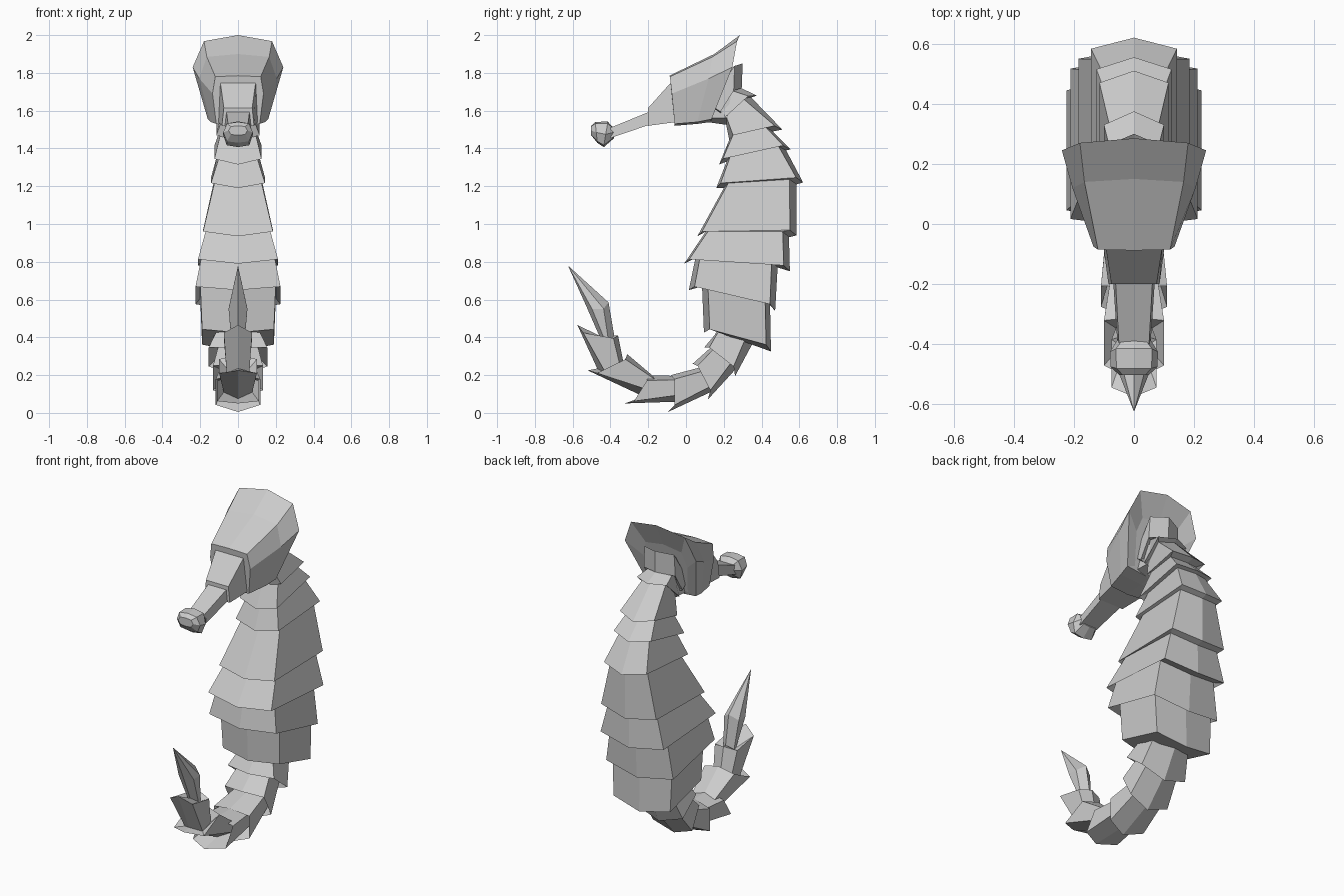
import bpy, bmesh
from mathutils import Vector

grey = bpy.data.materials.new("stone_grey")
grey.diffuse_color = (0.6, 0.6, 0.6, 1)


def loft(name, halves):
    """Skin a row of half rings (first and last point on x = 0), mirrored in x."""
    bm = bmesh.new()
    rings = []
    for half in halves:
        mirrored = [(-x, y, z) for x, y, z in half[-2:0:-1]]
        rings.append([bm.verts.new(p) for p in list(half) + mirrored])
    n = len(rings[0])
    for a, b in zip(rings, rings[1:]):
        for i in range(n):
            j = (i + 1) % n
            bm.faces.new((a[i], a[j], b[j], b[i]))
    bm.faces.new(rings[0])
    bm.faces.new(rings[-1])
    bmesh.ops.remove_doubles(bm, verts=bm.verts, dist=0.0005)
    bmesh.ops.recalc_face_normals(bm, faces=bm.faces)
    me = bpy.data.meshes.new(name)
    bm.to_mesh(me)
    bm.free()
    me.materials.append(grey)
    ob = bpy.data.objects.new(name, me)
    bpy.context.collection.objects.link(ob)
    return ob


def plate_ring(fy, fz, by, bz, w, front=0.025, back=0.035):
    """Six-sided ring: inner ridge, inner corner, outer corner, outer ridge."""
    f, b = Vector((0, fy, fz)), Vector((0, by, bz))
    d = (b - f).normalized()
    up = Vector((0, -d.z, d.y))          # back along the body, towards the head
    side = Vector((w, 0, 0))
    return [f, f + d * front + up * front + side,
            b - d * back + up * back * 0.8 + side, b]


# Armour plates: upper ring, then wider lower ring (inner y, z, outer y, z, half width)
body = [
    (.10, 1.62, .24, 1.80, .07), (.13, 1.60, .30, 1.85, .10),
    (.19, 1.56, .295, 1.72, .105),
    (.20, 1.58, .27, 1.73, .075), (.205, 1.53, .375, 1.68, .10),
    (.21, 1.54, .345, 1.67, .075), (.23, 1.44, .51, 1.50, .115),
    (.235, 1.46, .46, 1.49, .09), (.175, 1.315, .555, 1.395, .125),
    (.215, 1.33, .53, 1.39, .098), (.16, 1.19, .62, 1.22, .143),
    (.20, 1.19, .585, 1.21, .125), (.06, .935, .585, .94, .185),
    (.105, .96, .545, .93, .165), (-.01, .79, .55, .75, .212),
    (.05, .82, .485, .77, .19), (.015, .65, .472, .54, .225),
    (.085, .67, .445, .57, .20), (.095, .425, .45, .325, .19),
]
tail = [
    (.18, .46, .40, .44, .12), (.15, .41, .37, .40, .115), (.095, .345, .26, .195, .155),
    (.13, .345, .275, .245, .105), (.035, .26, .115, .07, .132),
    (.11, .25, .13, .11, .095), (-.08, .20, -.095, .005, .118),
    (-.03, .195, -.03, .06, .09), (-.21, .20, -.325, .05, .11),
    (-.18, .20, -.20, .075, .075), (-.31, .31, -.52, .225, .10),
    (-.33, .26, -.47, .235, .06), (-.36, .41, -.575, .465, .075),
    (-.38, .41, -.46, .41, .035), (-.41, .585, -.53, .57, .05),
    (-.622, .779, -.625, .78, .002),
]
loft("armoured_body", [plate_ring(*r) for r in body])
tail_rings = [plate_ring(*r, .02, .04) for r in tail[:-3]]
tail_rings += [plate_ring(*r, .03, .03) for r in tail[-3:-1]]
tail_rings.append([Vector((0, -.625, .78))] * 4)
loft("curled_tail", tail_rings)

# Head: rings from the face to the flared crest
loft("head", [
    [(0, -.088, 1.785), (.12, -.085, 1.78), (.135, -.075, 1.69), (.115, -.06, 1.53), (0, -.06, 1.52)],
    [(0, .15, 1.90), (.165, .14, 1.885), (.205, .12, 1.77), (.145, .06, 1.54), (0, .06, 1.53)],
    [(0, .285, 2.0), (.18, .27, 1.968), (.24, .245, 1.83), (.16, .135, 1.555), (0, .13, 1.54)],
    [(0, .22, 1.86), (.12, .215, 1.84), (.15, .20, 1.75), (.11, .14, 1.57), (0, .135, 1.55)],
])

# Throat under the head
loft("throat", [
    [(0, .10, 1.70), (.08, .10, 1.70), (.09, .11, 1.56), (0, .11, 1.54)],
    [(0, .25, 1.70), (.08, .24, 1.68), (.085, .215, 1.56), (0, .215, 1.525)],
])


def box_ring(y_top, z_top, y_low, z_low, w_top, w_low):
    return [(0, y_top, z_top), (w_top, y_top, z_top), (w_low, y_low, z_low), (0, y_low, z_low)]


# Snout: tapered base, thin tube and blunt mouth
loft("snout_base", [box_ring(-.07, 1.76, -.05, 1.54, .095, .105),
                    box_ring(-.20, 1.615, -.20, 1.52, .075, .085)])
loft("snout_tube", [box_ring(-.18, 1.60, -.18, 1.53, .062, .07),
                    box_ring(-.40, 1.51, -.40, 1.455, .05, .055)])


def mouth_ring(y, z, w, h, tilt):
    return [(0, y + tilt, z + h), (w * .75, y + tilt, z + h * .85), (w, y, z),
            (w * .75, y - tilt, z - h * .85), (0, y - tilt, z - h)]


loft("mouth", [mouth_ring(-.385, 1.485, .055, .03, -.005),
               mouth_ring(-.425, 1.475, .08, .068, .01),
               mouth_ring(-.475, 1.485, .078, .055, -.005),
               mouth_ring(-.502, 1.495, .05, .025, 0)])
